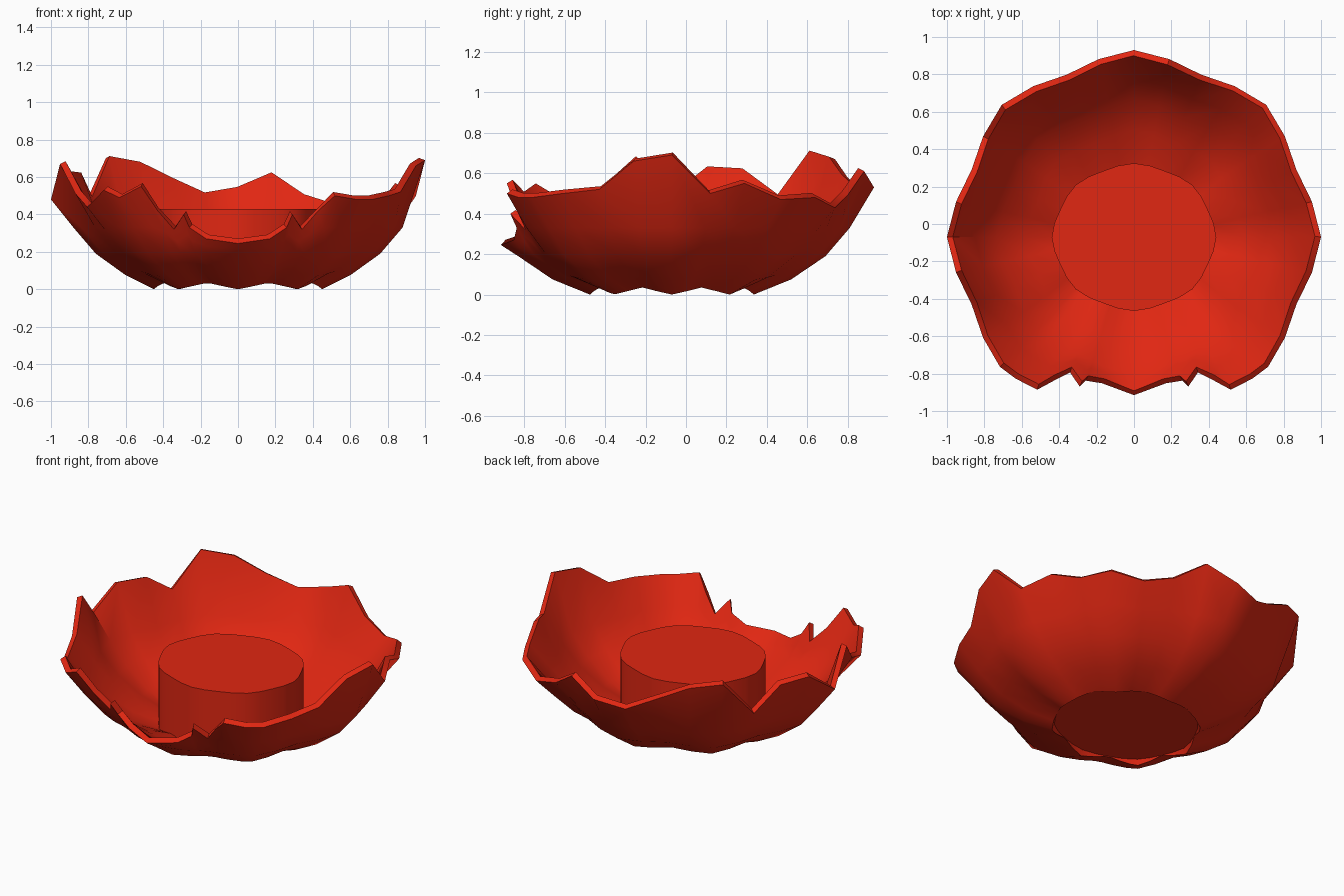
import bpy
import bmesh
import math

if "Cube" in bpy.data.objects:
    bpy.data.objects.remove(bpy.data.objects["Cube"], do_unlink=True)

CENTRE_Y = -0.07
red = bpy.data.materials.new("bright_red")
red.use_nodes = True
red.diffuse_color = (0.75, 0.02, 0.006, 1)
red.node_tree.nodes["Principled BSDF"].inputs["Base Color"].default_value = red.diffuse_color


def valley(angle):
    """0 on the eight lobe ridges, 1 in the valleys between them."""
    d = angle % 45
    return min(d, 45 - d) / 22.5


def point(angle, rx, ry, z):
    a = math.radians(angle)
    return (rx * math.cos(a), ry * math.sin(a) + CENTRE_Y, z)


def add_object(name, bm):
    mesh = bpy.data.meshes.new(name)
    bm.to_mesh(mesh)
    bm.free()
    mesh.materials.append(red)
    ob = bpy.data.objects.new(name, mesh)
    bpy.context.collection.objects.link(ob)
    bpy.ops.object.select_all(action="DESELECT")
    ob.select_set(True)
    bpy.context.view_layer.objects.active = ob
    return ob


# Ragged rim: heights from the back round to the front corner, on each side
angles = [90 - 11.25 * i for i in range(12)] + [-44, -50, -57.6]
left_z = [.53, .61, .49, .43, .48, .47, .55, .50, .69, .66, .52, .50, .48, .48, .50]
right_z = [.53, .50, .58, .67, .70, .48, .61, .62, .48, .67, .51, .44, .53, .49, .55]
# Low opening at the front: angle, radius, height
opening = [(-60.8, .88, .42), (-64.7, .80, .32), (-70, .85, .40),
           (-71.3, .81, .33), (-77.7, .80, .27), (-90, .845, .245)]


def rim_side(heights):
    return [(a, 1 - .06 * valley(a), z) for a, z in zip(angles, heights)] + opening


mirrored = [(180 - a, r, z) for a, r, z in rim_side(right_z)]
rim = rim_side(left_z) + mirrored[-2:0:-1]

# Lobed bowl: rings given as x radius, y radius, height, lift in the valleys
rings = [(.45, .405, 0, .035), (.60, .59, .075, .02), (.76, .76, .19, .01)]
bm = bmesh.new()
columns = []
for angle, rim_r, rim_z in rim:
    v = valley(angle)
    s = 1 - .06 * v
    column = [point(angle, rx * s, ry * s, z + lift * v) for rx, ry, z, lift in rings]
    r4 = min(.905 * s, (.76 * s + rim_r) / 2)
    z4 = min(.33, (.19 + rim_z) / 2)
    column += [point(angle, r4, r4, z4), point(angle, rim_r, rim_r, rim_z)]
    columns.append([bm.verts.new(p) for p in column])
for i, a in enumerate(columns):
    b = columns[(i + 1) % len(columns)]
    for k in range(len(a) - 1):
        bm.faces.new((a[k], a[k + 1], b[k + 1], b[k]))
bowl = add_object("lobed_bowl", bm)
wall = bowl.modifiers.new("wall", "SOLIDIFY")
wall.thickness = 0.035
wall.offset = -1
bpy.ops.object.modifier_apply(modifier="wall")
bpy.ops.object.shade_smooth_by_angle(angle=math.radians(40))

# Central pedestal, faintly lobed, with a flat top
bm = bmesh.new()
loops = []
for z in (.035, .43):
    loop = []
    for i in range(32):
        a = i * 11.25
        s = 1 - .03 * valley(a)
        loop.append(bm.verts.new(point(a, .44 * s, .395 * s, z)))
    loops.append(loop)
low, top = loops
for i in range(32):
    j = (i + 1) % 32
    bm.faces.new((low[i], low[j], top[j], top[i]))
bm.faces.new(top)
bm.faces.new(low[::-1])
add_object("centre_pedestal", bm)
bpy.ops.object.shade_smooth_by_angle(angle=math.radians(40))
